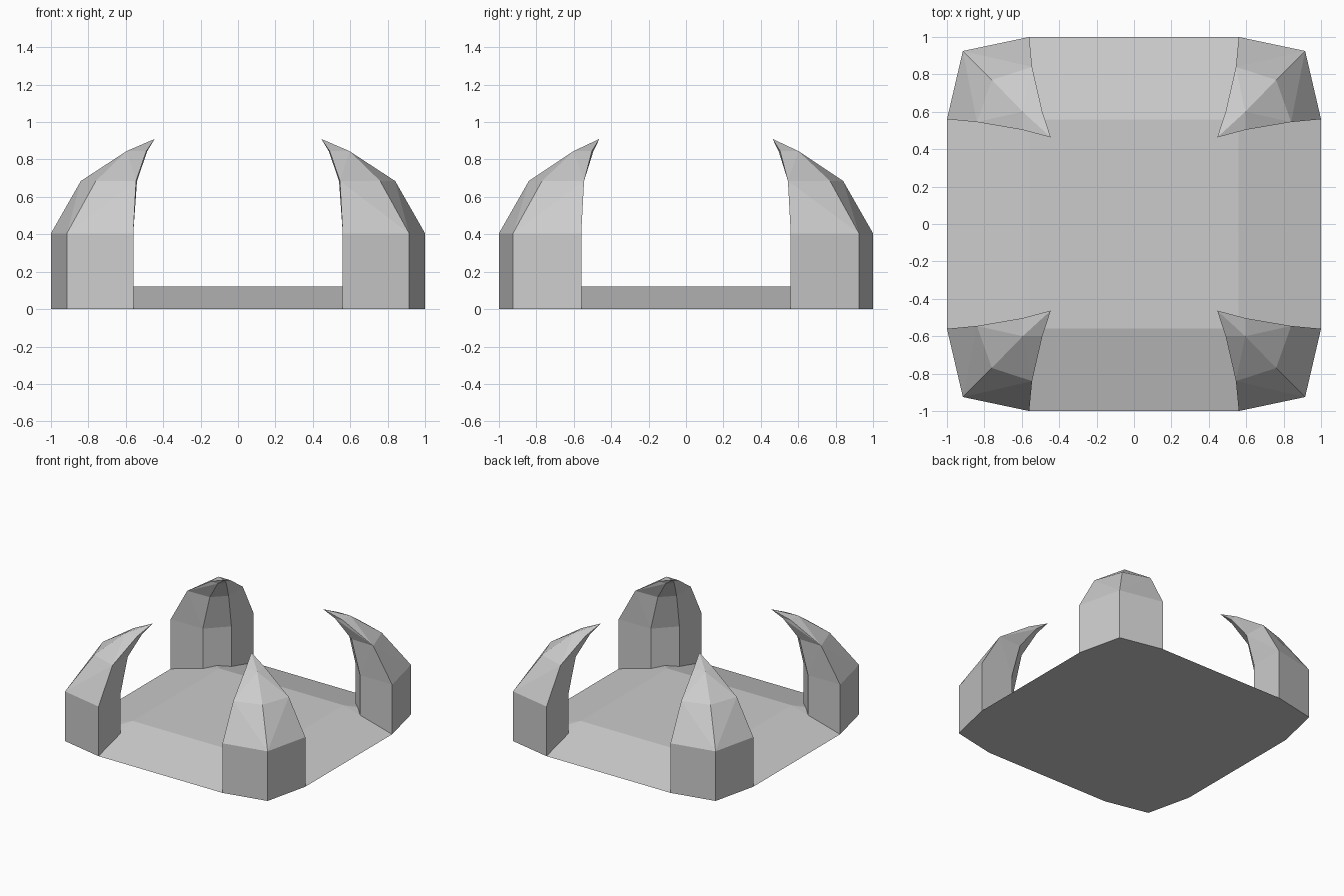
import bpy
import bmesh

if "Cube" in bpy.data.objects:
    bpy.data.objects.remove(bpy.data.objects["Cube"])

stone = bpy.data.materials.new("light grey")
stone.diffuse_color = (0.6, 0.6, 0.6, 1)
stone.use_nodes = True
stone.node_tree.nodes["Principled BSDF"].inputs["Base Color"].default_value = stone.diffuse_color


def make_object(name, verts, faces):
    mesh = bpy.data.meshes.new(name)
    bm = bmesh.new()
    vs = [bm.verts.new(v) for v in verts]
    for f in faces:
        bm.faces.new([vs[i] for i in f])
    bmesh.ops.recalc_face_normals(bm, faces=bm.faces)
    bm.to_mesh(mesh)
    bm.free()
    mesh.materials.append(stone)
    obj = bpy.data.objects.new(name, mesh)
    bpy.context.collection.objects.link(obj)
    return obj


# Base: flat raised square sloping down to a cut-cornered outline
S, H = 0.56, 0.12
CX, CY = 0.915, 0.925
outline = [(1, -S), (1, S), (CX, CY), (S, 1), (-S, 1), (-CX, CY),
           (-1, S), (-1, -S), (-CX, -CY), (-S, -1), (S, -1), (CX, -CY)]
verts = [(x, y, 0) for x, y in outline]
verts += [(S, -S, H), (S, S, H), (-S, S, H), (-S, -S, H)]
faces = [range(12), range(12, 16)]
for k in range(4):
    a, inner, nxt = 3 * k, 12 + k, 12 + (k + 1) % 4
    faces.append((a, a + 1, nxt, inner))                  # side slope
    faces.append((a + 1, a + 2, nxt))                     # corner slopes
    faces.append((a + 2, (a + 3) % 12, nxt))
make_object("base", verts, faces)

# Claw: five-sided rings (side, corner, side, two inner points) up to a tip
rings = [
    [(1, S, 0), (CX, CY, 0), (S, 1, 0), (S, 0.715, 0.075), (0.71, S, 0.075)],
    [(1, S, 0.405), (CX, CY, 0.405), (S, 1, 0.405), (S, 0.715, 0.405), (0.71, S, 0.405)],
    [(0.84, 0.545, 0.685), (0.76, 0.77, 0.685), (0.545, 0.84, 0.685),
     (0.54, 0.65, 0.685), (0.64, 0.55, 0.685)],
    [(0.595, 0.503, 0.845), (0.595, 0.6, 0.845), (0.49, 0.6, 0.845),
     (0.485, 0.54, 0.845), (0.53, 0.495, 0.845)],
]
tip = (0.445, 0.463, 0.91)
claw_verts = [v for ring in rings for v in ring] + [tip]
claw_faces = []
for r in range(3):
    for i in range(5):
        j = (i + 1) % 5
        a, b, c, d = 5 * r + i, 5 * r + j, 5 * r + 5 + j, 5 * r + 5 + i
        if r == 0:
            claw_faces.append((a, b, c, d))
        elif (i == 0) == (r == 1):                        # choose the fold direction
            claw_faces += [(a, b, d), (b, c, d)]
        else:
            claw_faces += [(a, b, c), (a, c, d)]
claw_faces += [(15 + i, 15 + (i + 1) % 5, 20) for i in range(5)]

# One claw on each corner
for name, sx, sy in (("back_right_claw", 1, 1), ("back_left_claw", -1, 1),
                     ("front_right_claw", 1, -1), ("front_left_claw", -1, -1)):
    make_object(name, [(x * sx, y * sy, z) for x, y, z in claw_verts], claw_faces)
